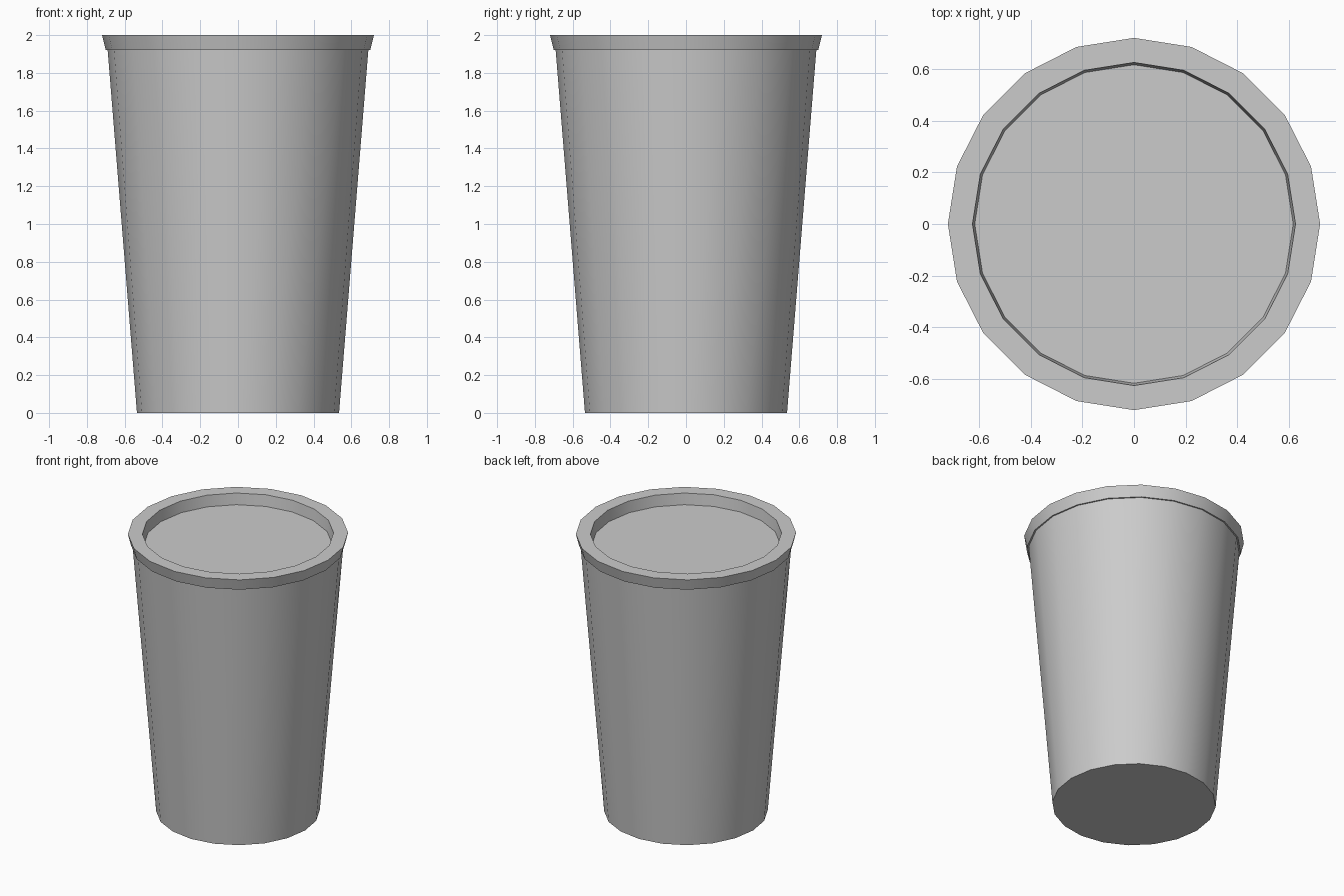
import bpy, bmesh
from math import cos, sin, tau

if "Cube" in bpy.data.objects:
    bpy.data.objects.remove(bpy.data.objects["Cube"])

SIDES = 20


def lathe(name, profile):
    """Revolve (radius, z) points around z and cap both ends."""
    bm = bmesh.new()
    rings = [[bm.verts.new((r * cos(tau * i / SIDES), r * sin(tau * i / SIDES), z))
              for i in range(SIDES)] for r, z in profile]
    for a, b in zip(rings, rings[1:]):
        for i in range(SIDES):
            j = (i + 1) % SIDES
            bm.faces.new((a[i], a[j], b[j], b[i]))
    bm.faces.new(rings[0][::-1])
    bm.faces.new(rings[-1])
    bmesh.ops.recalc_face_normals(bm, faces=bm.faces[:])
    mesh = bpy.data.meshes.new(name)
    bm.to_mesh(mesh)
    bm.free()
    obj = bpy.data.objects.new(name, mesh)
    bpy.context.collection.objects.link(obj)
    bpy.ops.object.select_all(action='DESELECT')
    obj.select_set(True)
    bpy.context.view_layer.objects.active = obj
    bpy.ops.object.shade_smooth_by_angle()
    return obj


# Tapered cup: base, wall, flared rim with a small ledge, recessed top surface
lathe("cup", [
    (0.535, 0.0),
    (0.69, 1.92),
    (0.70, 1.92),
    (0.72, 2.0),
    (0.625, 2.0),
    (0.616, 1.92),
])
